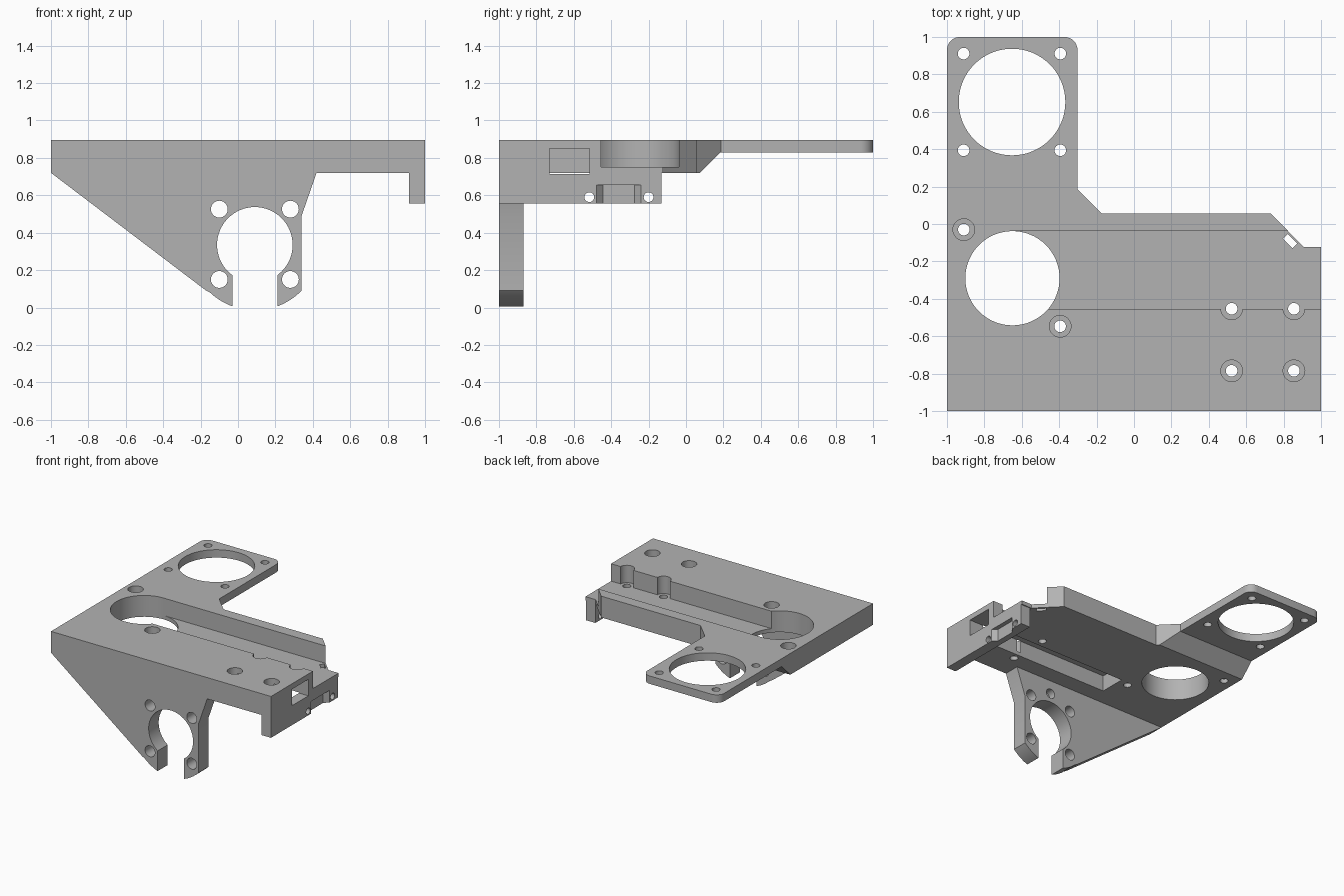
import bpy, bmesh, math

if "Cube" in bpy.data.objects:
    bpy.data.objects.remove(bpy.data.objects["Cube"])

grey = bpy.data.materials.new("plain grey")
grey.diffuse_color = (0.45, 0.45, 0.45, 1)
grey.use_nodes = True
grey.node_tree.nodes["Principled BSDF"].inputs["Base Color"].default_value = grey.diffuse_color


def prism(name, pts, axis, lo, hi):
    """Extrude a 2D outline along an axis (outline axes: z->xy, y->xz, x->yz)."""
    place = {'z': lambda u, v, w: (u, v, w),
             'y': lambda u, v, w: (u, w, v),
             'x': lambda u, v, w: (w, u, v)}[axis]
    bm = bmesh.new()
    a = [bm.verts.new(place(u, v, lo)) for u, v in pts]
    b = [bm.verts.new(place(u, v, hi)) for u, v in pts]
    bm.faces.new(a)
    bm.faces.new(b)
    n = len(pts)
    for i in range(n):
        j = (i + 1) % n
        bm.faces.new((a[i], a[j], b[j], b[i]))
    bmesh.ops.recalc_face_normals(bm, faces=bm.faces)
    me = bpy.data.meshes.new(name)
    bm.to_mesh(me)
    bm.free()
    me.materials.append(grey)
    ob = bpy.data.objects.new(name, me)
    bpy.context.collection.objects.link(ob)
    return ob


def arc(cx, cy, r, a0, a1, n):
    steps = [math.radians(a0 + (a1 - a0) * i / n) for i in range(n + 1)]
    return [(cx + r * math.cos(t), cy + r * math.sin(t)) for t in steps]


def circle(cx, cy, r, n=32):
    return arc(cx, cy, r, 0, 360 - 360 / n, n - 1)


def rect(u0, u1, v0, v1):
    return [(u0, v0), (u1, v0), (u1, v1), (u0, v1)]


def boolean(target, other, op='DIFFERENCE'):
    mod = target.modifiers.new(op.lower(), 'BOOLEAN')
    mod.operation, mod.solver, mod.object = op, 'EXACT', other
    bpy.context.view_layer.objects.active = target
    bpy.ops.object.modifier_apply(modifier=mod.name)
    bpy.data.objects.remove(other)


def cut(target, pts, axis, lo, hi):
    boolean(target, prism("cutter", pts, axis, lo, hi))


TOP, UNDER = 0.895, 0.72

# Main slab with the rear mounting flange
outline = [(-1, -1), (1, -1), (1, -0.122), (0.907, -0.122), (0.732, 0.055),
           (-0.17, 0.055), (-0.302, 0.187)]
outline += arc(-0.372, 0.93, 0.07, 0, 90, 8) + arc(-0.93, 0.93, 0.07, 90, 180, 8)
body = prism("mounting_bracket", outline, 'z', UNDER, TOP)
# Thin the flange, with a sloped step
cut(body, [(0.072, 0.718), (0.185, 0.83), (1.1, 0.83), (1.1, 0.6), (0.072, 0.6)],
    'x', -1.1, 0)

# Side leg
boolean(body, prism("side_leg", rect(0.915, 1, -1, -0.13), 'z', 0.555, 0.76), 'UNION')

# Front clamp plate
CX, CZ = 0.09, 0.335
plate_pts = [(-1, 0.78), (-1, 0.72), (-0.17, 0.09)]
plate_pts += arc(CX, CZ, 0.35, 227, 315, 18)
plate_pts += [(0.34, 0.09), (0.34, 0.49), (0.42, 0.72), (0.42, 0.78)]
plate = prism("clamp_plate", plate_pts, 'y', -1, -0.87)
cut(plate, circle(CX, CZ, 0.202, 64), 'y', -1.1, -0.8)
cut(plate, rect(-0.03, 0.21, -0.1, CZ), 'y', -1.1, -0.8)
for x in (-0.1, 0.28):
    for z in (0.15, 0.526):
        cut(plate, circle(x, z, 0.045), 'y', -1.1, -0.8)
cut(plate, circle(CX, 0.61, 0.04), 'y', -0.93, -0.8)  # blind hole behind
boolean(body, plate, 'UNION')

# Top channel and the large round openings
cut(body, rect(-0.65, 1.1, -0.455, -0.038), 'z', 0.752, 1)
cut(body, circle(-0.65, -0.29, 0.252, 64), 'z', 0.6, 1)
cut(body, circle(-0.652, 0.652, 0.285, 64), 'z', 0.6, 1)

# Counterbored screw holes in the slab
for x, y in [(-0.91, -0.03), (-0.395, -0.547), (0.522, -0.785), (0.855, -0.785),
             (0.522, -0.453), (0.855, -0.453)]:
    cut(body, circle(x, y, 0.058), 'z', 0.752, 1)
    cut(body, circle(x, y, 0.031), 'z', 0.6, 1)

# Flange screw holes
for x in (-0.911, -0.394):
    for y in (0.394, 0.911):
        cut(body, circle(x, y, 0.031), 'z', 0.7, 1)

# Underside groove that opens through the side face
cut(body, rect(-0.73, -0.515, 0.715, 0.85), 'x', -0.31, 1.1)

# Diagonal slot near the clipped corner
slot = [(0.835 + (s * 0.036 + t * 0.018) * 0.707, -0.092 + (t * 0.018 - s * 0.036) * 0.707)
        for s, t in ((-1, -1), (1, -1), (1, 1), (-1, 1))]
cut(body, slot, 'z', 0.6, 1)

# Recess with sloped sides in the side leg, flanked by two small holes
cut(body, [(1.01, -0.487), (1.01, -0.23), (0.965, -0.275), (0.965, -0.445)],
    'z', 0.5, 0.655)
for y in (-0.517, -0.2):
    cut(body, circle(y, 0.59, 0.026), 'x', 0.85, 1.1)

# Smooth the bores, keep edges crisp
bpy.ops.object.select_all(action='DESELECT')
body.select_set(True)
bpy.context.view_layer.objects.active = body
bpy.ops.object.shade_smooth_by_angle(angle=math.radians(30))
